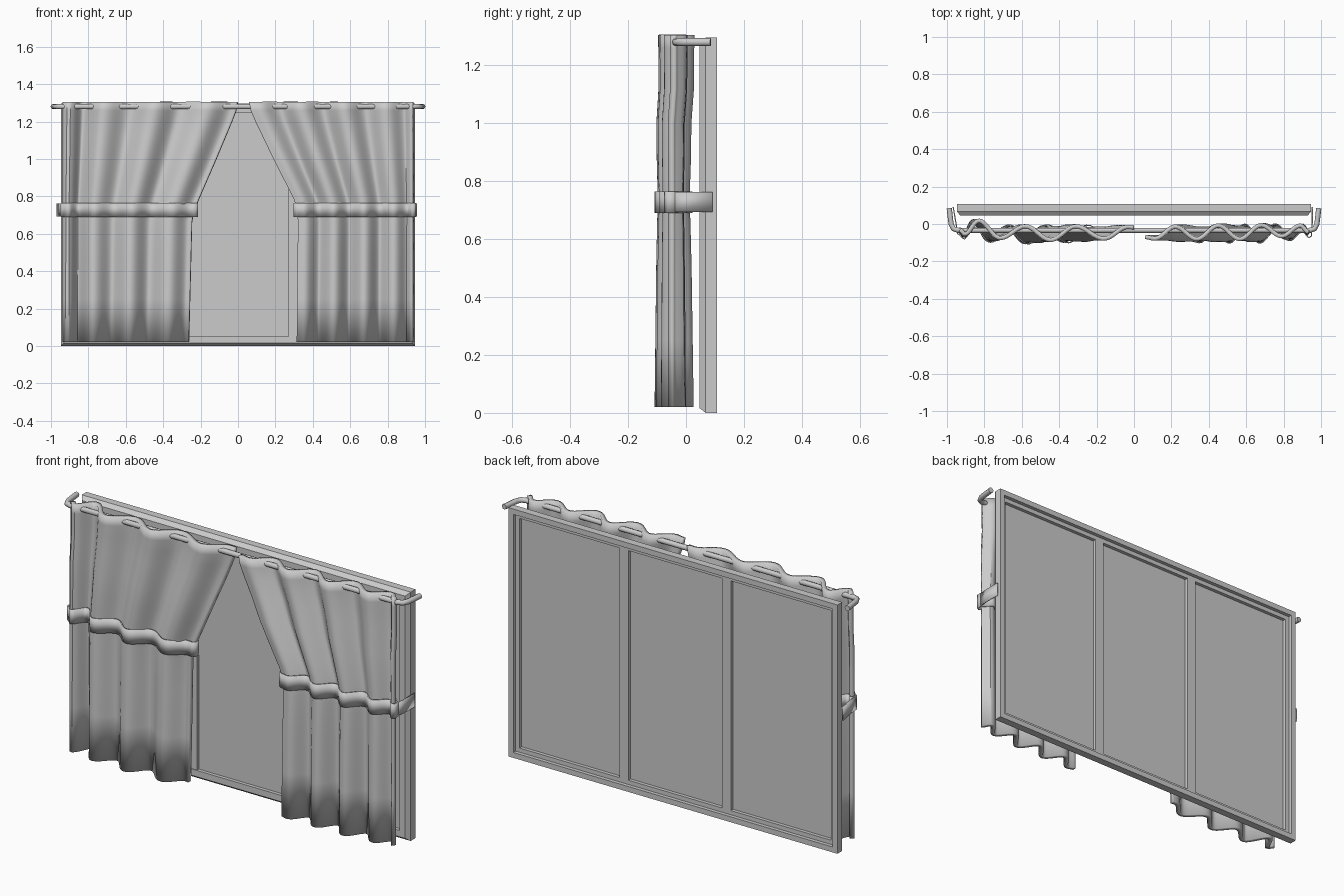
import bpy, math

if "Cube" in bpy.data.objects:
    bpy.data.objects.remove(bpy.data.objects["Cube"])


def make(name, verts, faces, smooth=False):
    me = bpy.data.meshes.new(name)
    me.from_pydata(verts, [], faces)
    ob = bpy.data.objects.new(name, me)
    bpy.context.collection.objects.link(ob)
    for p in me.polygons:
        p.use_smooth = smooth
    return ob


def box(name, lo, hi):
    v = [(x, y, z) for x in (lo[0], hi[0]) for y in (lo[1], hi[1]) for z in (lo[2], hi[2])]
    return make(name, v, [(0, 1, 3, 2), (4, 6, 7, 5), (0, 4, 5, 1), (2, 3, 7, 6), (0, 2, 6, 4), (1, 5, 7, 3)])


def interp(table, t):
    if t <= table[0][0]:
        return table[0][1]
    for (a, fa), (b, fb) in zip(table, table[1:]):
        if t <= b:
            return fa + (fb - fa) * (t - a) / (b - a)
    return table[-1][1]


# window frame: stepped profile (inset, y) mitred around the rectangle
X0, X1, H = -0.947, 0.947, 1.295
prof = [(0, .107), (0, .068), (.017, .046), (.05, .046), (.05, .088), (.028, .088), (.028, .107)]
verts = []
for sx, sz in ((0, 0), (1, 0), (1, 1), (0, 1)):
    for d, y in prof:
        verts.append((X1 - d if sx else X0 + d, y, H - d if sz else d))
n = len(prof)
faces = [(i * n + j, i * n + (j + 1) % n, (i + 1) % 4 * n + (j + 1) % n, (i + 1) % 4 * n + j)
         for i in range(4) for j in range(n)]
make("window_frame", verts, faces)
box("glass_pane", (X0 + .04, .064, .04), (X1 - .04, .07, H - .04))
for s in (-1, 1):
    box("mullion", (s * .295 - .025, .05, .04), (s * .295 + .025, .088, H - .04))

# curtain rod with ends bent back to the wall
cu = bpy.data.curves.new("curtain_rod", "CURVE")
cu.dimensions = "3D"
cu.bevel_depth = .014
cu.bevel_resolution = 2
cu.use_fill_caps = True
pts = [(-.988, .085), (-.978, .0), (-.966, -.025), (-.94, -.034),
       (.94, -.034), (.966, -.025), (.978, .0), (.988, .085)]
sp = cu.splines.new("POLY")
sp.points.add(len(pts) - 1)
for p, (x, y) in zip(sp.points, pts):
    p.co = (x, y, 1.28, 1)
rod = bpy.data.objects.new("curtain_rod", cu)
bpy.context.collection.objects.link(rod)

# per side: outer edge, inner edge by height, fold keys (x at rod height, y)
SIDES = {
    "left": (-.93, [(.02, -.262), (.69, -.245), (.77, -.215), (1.0, -.115), (1.25, -.01), (1.305, .0)],
             [(-.93, -.03), (-.905, -.055), (-.83, .018), (-.715, -.075), (-.58, -.012), (-.445, -.085),
              (-.31, -.012), (-.16, -.078), (-.03, -.015), (.0, -.018)]),
    "right": (.935, [(.02, .315), (.69, .322), (.77, .308), (1.0, .19), (1.25, .07), (1.305, .06)],
              [(.06, -.07), (.11, -.078), (.22, -.014), (.335, -.08), (.45, -.008), (.565, -.08),
               (.68, -.006), (.79, -.065), (.89, -.008), (.935, -.045)]),
}


def fold(keys, x):
    # cosine easing between fold peaks and troughs
    for (a, fa), (b, fb) in zip(keys, keys[1:]):
        if x <= b + 1e-6:
            return fa + (fb - fa) * (1 - math.cos(math.pi * (x - a) / (b - a))) / 2
    return keys[-1][1]


def point(side, u, z):
    outer, inner, keys = SIDES[side]
    top = inner[-1][1]
    y = fold(keys, outer + (top - outer) * u)
    amp = interp([(.02, 1.1), (.6, .95), (.73, .85), (.9, .95), (1.3, 1)], z)
    return outer + (interp(inner, z) - outer) * u, -.04 + (y + .04) * amp - .008 * (z < 1.1), z


N = 90
ZS = [.02, .25, .5, .66, .71, .75, .79, .88, 1.0, 1.12, 1.2, 1.26, 1.305]
for side, sgn in (("left", -1), ("right", 1)):
    # curtain cloth
    verts = [point(side, i / N, z) for z in ZS for i in range(N + 1)]
    faces = []
    for r in range(len(ZS) - 1):
        for i in range(N):
            a = r * (N + 1) + i
            f = (a, a + 1, a + N + 2, a + N + 1)
            faces.append(f if sgn < 0 else f[::-1])
    ob = make(side + "_curtain", verts, faces, True)
    m = ob.modifiers.new("thickness", "SOLIDIFY")
    m.thickness = .022
    m.offset = 0

    # tieback band looped round the cloth
    front = [point(side, i / 60, .727) for i in range(61)]
    loop = [(x, y - .02) for x, y, _ in front]
    ex, ey = loop[-1]
    loop += [(ex - sgn * .016, ey + .008), (ex - sgn * .016, ey + .032)]
    loop += [(x, y + .02) for x, y, _ in reversed(front)]
    ox, oy = front[0][:2]
    loop += [(ox + sgn * .014, oy + .012), (ox + sgn * .014, oy - .012)]
    k = len(loop)
    verts = [(x, y, z) for z in (.69, .765) for x, y in loop]
    faces = [(i, (i + 1) % k, (i + 1) % k + k, i + k) for i in range(k)]
    ob = make(side + "_tieback", verts, faces, True)
    m = ob.modifiers.new("thickness", "SOLIDIFY")
    m.thickness = .006
    m.offset = 0

    # strap from the tieback to the wall
    sx = -.945 if sgn < 0 else .947
    path = [(sx, -.045), (sx + sgn * .006, 0), (sx + sgn * (.022 if sgn < 0 else .006), .092)]
    verts = [(x, y, z) for z in (.693, .762) for x, y in path]
    ob = make(side + "_tieback_strap", verts, [(0, 1, 4, 3), (1, 2, 5, 4)])
    m = ob.modifiers.new("thickness", "SOLIDIFY")
    m.thickness = .006
    m.offset = 0

# smooth shading with sharp edges kept, consistent outward faces
bpy.ops.object.select_all(action="DESELECT")
for ob in bpy.context.scene.objects:
    if ob.type == "MESH":
        ob.select_set(True)
        bpy.context.view_layer.objects.active = ob
bpy.ops.object.mode_set(mode="EDIT")
bpy.ops.mesh.select_all(action="SELECT")
bpy.ops.mesh.normals_make_consistent(inside=False)
bpy.ops.object.mode_set(mode="OBJECT")
bpy.ops.object.shade_smooth_by_angle(angle=math.radians(35))
